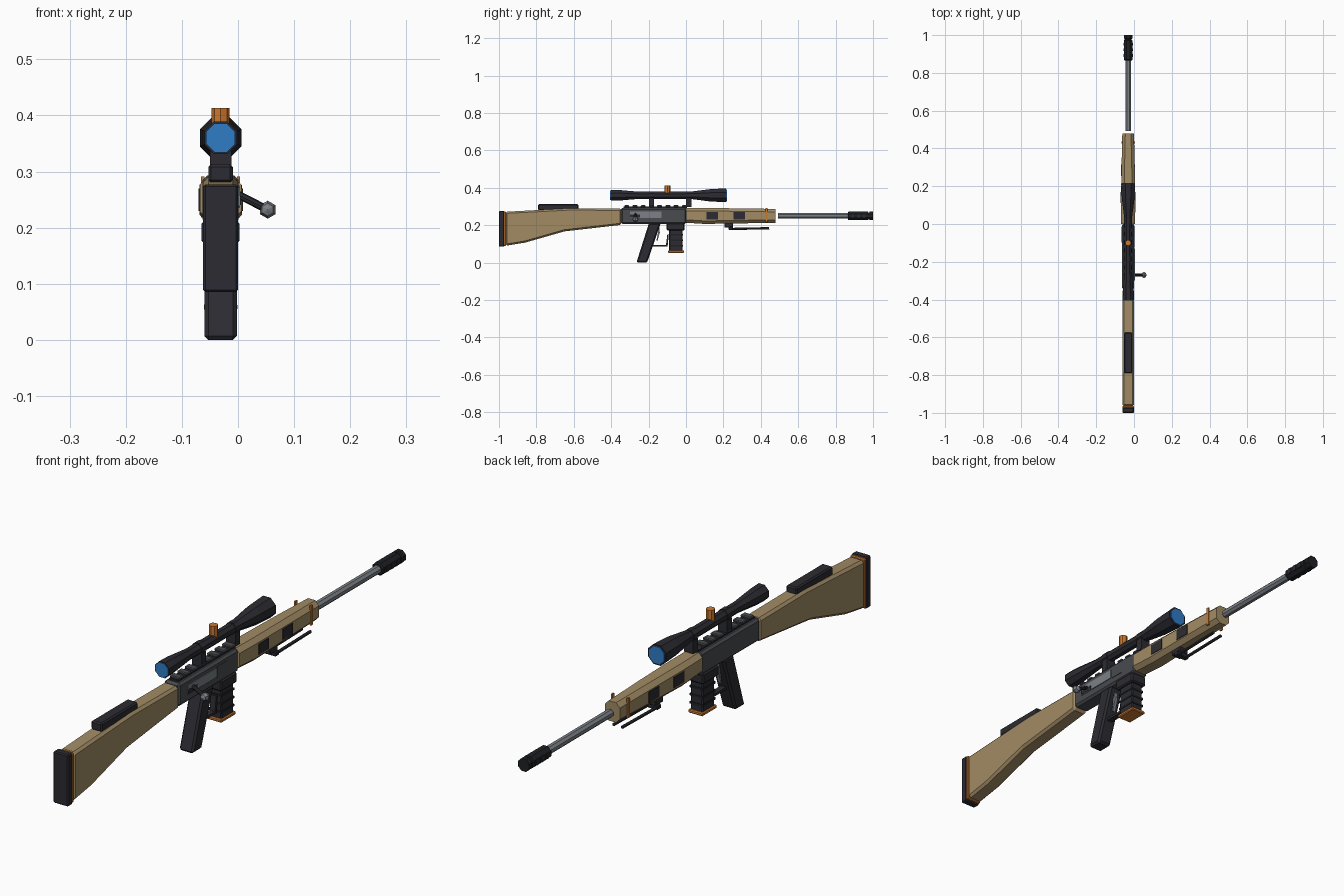
import bpy, bmesh, math
from mathutils import Vector

if "Cube" in bpy.data.objects:
    bpy.data.objects.remove(bpy.data.objects["Cube"])

CX = -0.031      # centre plane of the rifle
BORE = 0.25      # barrel height
SIGHT = 0.36     # scope height


def material(name, r, g, b):
    m = bpy.data.materials.new(name)
    m.use_nodes = True
    m.diffuse_color = (r, g, b, 1)
    m.node_tree.nodes["Principled BSDF"].inputs["Base Color"].default_value = (r, g, b, 1)
    return m


TAN = material("tan", 0.36, 0.26, 0.13)
DARK = material("charcoal", 0.024, 0.024, 0.032)
BLACK = material("black", 0.014, 0.015, 0.018)
GUN = material("gunmetal", 0.065, 0.07, 0.08)
STEEL = material("steel", 0.2, 0.22, 0.24)
ORANGE = material("orange", 0.6, 0.19, 0.03)
BLUE = material("lens_blue", 0.03, 0.2, 0.56)


def finish(name, bm, mat, bevel=0):
    bmesh.ops.recalc_face_normals(bm, faces=bm.faces)
    mesh = bpy.data.meshes.new(name)
    bm.to_mesh(mesh)
    bm.free()
    mesh.materials.append(mat)
    obj = bpy.data.objects.new(name, mesh)
    bpy.context.collection.objects.link(obj)
    if bevel:
        mod = obj.modifiers.new("chamfer", "BEVEL")
        mod.width, mod.segments, mod.limit_method = bevel, 1, "ANGLE"
        mod.angle_limit = math.radians(50)
    return obj


def loft(name, rings, mat, bevel=0):
    """Skin a list of equal point rings and cap both ends."""
    bm = bmesh.new()
    rows = [[bm.verts.new(p) for p in ring] for ring in rings]
    n = len(rows[0])
    for a, b in zip(rows, rows[1:]):
        for i in range(n):
            j = (i + 1) % n
            bm.faces.new((a[i], a[j], b[j], b[i]))
    bm.faces.new(rows[0])
    bm.faces.new(rows[-1])
    return finish(name, bm, mat, bevel)


def prism(name, profile, half, mat, bevel=0, x=CX):
    """Side profile (y, z) extruded across x."""
    return loft(name, [[(x + s * half, y, z) for y, z in profile] for s in (-1, 1)], mat, bevel)


def box(name, y0, y1, z0, z1, half, mat, bevel=0, x=CX):
    return prism(name, [(y0, z0), (y1, z0), (y1, z1), (y0, z1)], half, mat, bevel, x)


def tube(name, stations, z, mat, sides=8):
    """Faceted body along y from (y, flat radius) stations."""
    k = 1 / math.cos(math.pi / sides)
    angles = [2 * math.pi * (i + 0.5) / sides for i in range(sides)]
    return loft(name, [[(CX + r * k * math.cos(a), y, z + r * k * math.sin(a)) for a in angles]
                       for y, r in stations], mat)


def rod(name, start, end, radius, mat, sides=8):
    a, b = Vector(start), Vector(end)
    bm = bmesh.new()
    bmesh.ops.create_cone(bm, cap_ends=True, segments=sides, radius1=radius,
                          radius2=radius, depth=(b - a).length)
    rot = (b - a).to_track_quat("Z", "Y").to_matrix()
    for v in bm.verts:
        v.co = rot @ v.co + (a + b) / 2
    return finish(name, bm, mat)


# Shoulder stock
prism("stock", [(-0.965, 0.09), (-0.86, 0.107), (-0.65, 0.167), (-0.345, 0.202),
                (-0.345, 0.288), (-0.62, 0.29), (-0.965, 0.272)], 0.031, TAN, 0.009)
box("butt_spacer", -0.975, -0.963, 0.09, 0.274, 0.0305, ORANGE, 0.003)
box("butt_pad", -1.0, -0.972, 0.085, 0.277, 0.031, DARK, 0.004)
box("cheek_rest", -0.79, -0.575, 0.28, 0.313, 0.022, DARK, 0.005)

# Receiver with its ejection port and rail
box("receiver", -0.347, 0.003, 0.207, 0.293, 0.032, GUN, 0.008)
side = CX + 0.032
box("ejection_port", -0.3, -0.13, 0.238, 0.272, 0.003, STEEL, x=side)
box("port_recess", -0.3, -0.245, 0.24, 0.256, 0.004, DARK, x=side)
box("port_cover", -0.125, -0.07, 0.235, 0.275, 0.002, GUN, x=side)
box("rail", -0.335, 0.005, 0.288, 0.299, 0.018, DARK)
for i in range(8):
    y = -0.33 + i * 0.044
    box(f"rail_tooth_{i + 1}", y, y + 0.026, 0.297, 0.307, 0.021, GUN, 0.003)

# Bolt handle
rod("bolt_handle", (CX + 0.025, -0.27, 0.262), (0.045, -0.27, 0.236), 0.007, DARK)
bm = bmesh.new()
bmesh.ops.create_uvsphere(bm, u_segments=6, v_segments=4, radius=0.016)
for v in bm.verts:
    v.co = Vector((0.053 + v.co.x, -0.27 + v.co.z, 0.232 + v.co.y))
finish("bolt_knob", bm, STEEL)

# Pistol grip, trigger and guard
prism("pistol_grip", [(-0.265, 0.0), (-0.208, 0.0), (-0.135, 0.212), (-0.198, 0.212)],
      0.029, DARK, 0.007)
prism("trigger", [(-0.158, 0.21), (-0.145, 0.21), (-0.14, 0.16), (-0.153, 0.115),
                  (-0.158, 0.118), (-0.15, 0.16)], 0.006, STEEL)
box("guard_bottom", -0.185, -0.098, 0.085, 0.094, 0.011, DARK)
prism("guard_front", [(-0.108, 0.085), (-0.098, 0.09), (-0.092, 0.15), (-0.1, 0.15)], 0.011, DARK)

# Magazine
box("magazine_well", -0.103, -0.008, 0.172, 0.212, 0.034, DARK, 0.005)
box("magazine", -0.09, -0.018, 0.06, 0.18, 0.025, DARK, 0.004)
for i in range(3):
    z = 0.085 + i * 0.03
    box(f"magazine_rib_{i + 1}", -0.092, -0.016, z, z + 0.008, 0.027, BLACK)
box("magazine_base", -0.096, -0.01, 0.052, 0.065, 0.03, ORANGE, 0.003)


# Handguard: chamfered section, fullest near the rear
def guard_ring(y, half, low, high, cut=0.016):
    outline = [(half - cut, low), (half, low + cut), (half, high - cut), (half - cut, high)]
    return ([(CX + x, y, z) for x, z in outline]
            + [(CX - x, y, z) for x, z in reversed(outline)])


loft("handguard", [guard_ring(0.0, 0.037, 0.213, 0.293), guard_ring(0.1, 0.038, 0.207, 0.292),
                   guard_ring(0.3, 0.035, 0.21, 0.29), guard_ring(0.478, 0.031, 0.213, 0.287)], TAN)
for s, label in ((1, "left"), (-1, "right")):
    box(f"front_vent_{label}", 0.255, 0.315, 0.23, 0.27, 0.003, DARK, x=CX + s * 0.0345)
    box(f"rear_vent_{label}", 0.11, 0.17, 0.23, 0.27, 0.003, DARK, x=CX + s * 0.0365)
    box(f"accent_strip_{label}", 0.425, 0.436, 0.218, 0.291, 0.003, ORANGE, x=CX + s * 0.032)
    # Folded bipod legs
    rod(f"bipod_leg_{label}", (CX + s * 0.018, 0.235, 0.18), (CX + s * 0.018, 0.445, 0.184),
        0.006, DARK, 6)
box("bipod_mount", 0.205, 0.252, 0.188, 0.214, 0.02, DARK, 0.003)
box("bipod_hinge", 0.228, 0.25, 0.174, 0.192, 0.027, DARK, 0.003)

# Barrel and muzzle brake
tube("barrel", [(0.492, 0.0145), (0.87, 0.0145)], BORE, STEEL)
tube("muzzle_brake", [(0.865, 0.019), (0.87, 0.023), (0.972, 0.023), (0.974, 0.019),
                      (0.98, 0.019), (0.982, 0.023), (1.0, 0.023)], BORE, BLACK)
for i in range(3):
    y = 0.885 + i * 0.03
    box(f"brake_baffle_{i + 1}", y, y + 0.014, BORE - 0.011, BORE + 0.011, 0.025, DARK)

# Scope
tube("scope_body", [(-0.402, 0.029), (-0.355, 0.028), (-0.25, 0.019), (0.02, 0.019),
                    (0.13, 0.033), (0.214, 0.037)], SIGHT, DARK)
tube("rear_lens", [(-0.405, 0.026), (-0.398, 0.026)], SIGHT, BLUE)
tube("front_lens", [(0.21, 0.032), (0.218, 0.032)], SIGHT, BLUE)
for y, label in ((-0.185, "rear"), (0.015, "front")):
    box(f"{label}_scope_mount", y - 0.014, y + 0.014, 0.298, 0.346, 0.019, DARK)
    tube(f"{label}_scope_ring", [(y - 0.013, 0.0215), (y + 0.013, 0.0215)], SIGHT, DARK)
rod("elevation_turret", (CX, -0.1, SIGHT), (CX, -0.1, 0.413), 0.016, ORANGE)
